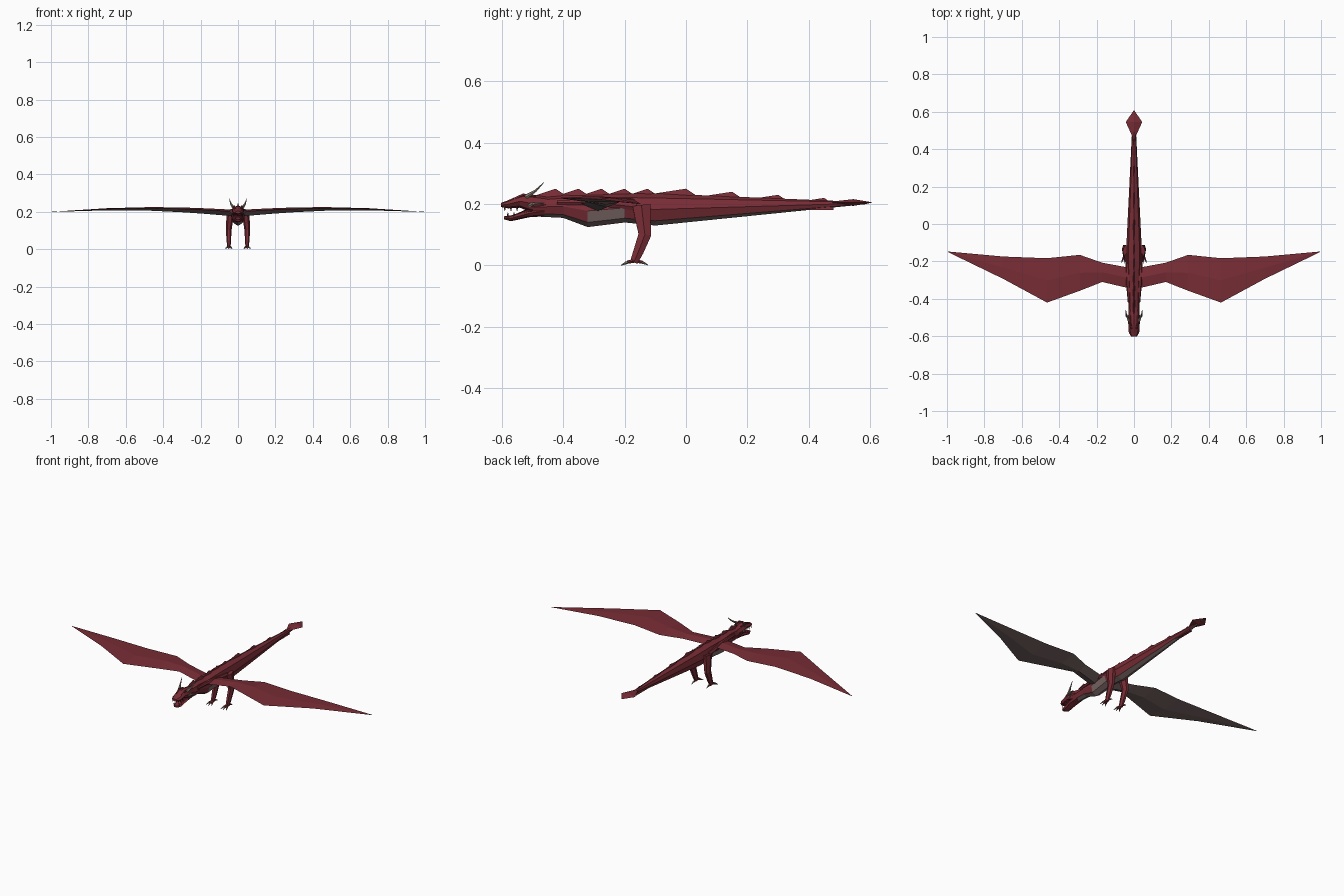
import bpy, bmesh, math
from mathutils import Vector

default_cube = bpy.data.objects.get("Cube")
if default_cube:
    bpy.data.objects.remove(default_cube)


def make_material(name, red, green, blue):
    material = bpy.data.materials.new(name)
    material.use_nodes = True
    colour = (red, green, blue, 1)
    material.diffuse_color = colour
    material.node_tree.nodes["Principled BSDF"].inputs["Base Color"].default_value = colour
    return material


SCALES = make_material("dark red scales", .19, .026, .036)
HIDE = make_material("grey brown hide", .2, .14, .135)
HORN = make_material("horn grey", .28, .23, .18)
MOUTH = make_material("mouth maroon", .045, .006, .009)


def loft(name, rings, materials=(SCALES,), rule=None, mirror=False):
    """Skin a row of equal rings, cap both ends and colour the faces by a rule."""
    bm = bmesh.new()
    loops = [[bm.verts.new(point) for point in ring] for ring in rings]
    for near, far in zip(loops, loops[1:]):
        for i in range(len(near)):
            bm.faces.new((near[i - 1], near[i], far[i], far[i - 1]))
    bm.faces.new(loops[0])
    bm.faces.new(reversed(loops[-1]))
    bmesh.ops.recalc_face_normals(bm, faces=bm.faces)
    bm.normal_update()
    if rule:
        for face in bm.faces:
            face.material_index = rule(face.calc_center_median(), face.normal)
    mesh = bpy.data.meshes.new(name)
    bm.to_mesh(mesh)
    bm.free()
    for material in materials:
        mesh.materials.append(material)
    part = bpy.data.objects.new(name, mesh)
    bpy.context.collection.objects.link(part)
    if mirror:
        part.modifiers.new("Mirror", 'MIRROR')


def octagon(y, half_width, bottom, top):
    """Eight-sided upright cross-section of the body at y."""
    middle, half_height = (bottom + top) / 2, (top - bottom) / 2
    angles = [math.tau * k / 8 for k in range(8)]
    return [(half_width * math.sin(a), y, middle + half_height * math.cos(a)) for a in angles]


def limb(name, path, start, end, material=SCALES, depth=1, sides=6):
    """Mirrored pair of limbs along a path, tapering from start to end radius."""
    points = [Vector(point) for point in path]
    last = len(points) - 1
    rings = []
    for i, point in enumerate(points):
        along = (points[min(i + 1, last)] - points[max(i - 1, 0)]).normalized()
        across = (Vector((1, 0, 0)) - along * along.x).normalized()
        outward = along.cross(across) * depth
        radius = start + (end - start) * i / last
        angles = [math.tau * k / sides for k in range(sides)]
        rings.append([point + radius * (across * math.cos(a) + outward * math.sin(a))
                      for a in angles])
    loft(name, rings, (material,), mirror=True)


# Body, neck and tail with a pale underside that widens at the chest
def underside(centre, normal):
    chest = -.32 < centre.y < -.2
    return int(normal.z < (0 if chest else -.6))


loft("body_and_tail", [
    octagon(-.5, .028, .16, .22),
    octagon(-.4, .03, .155, .23),
    octagon(-.32, .035, .125, .23),
    octagon(-.2, .042, .14, .235),
    octagon(-.1, .04, .13, .235),
    octagon(.59, .006, .2, .206),
], (SCALES, HIDE), underside)


# Back spines, each rising to the rear and dropping steeply
def spine(name, y, length, top):
    rings = []
    for along, height in ((y - length, top - .02), (y, top), (y + .03, top - .02)):
        base = top - .04
        rings.append([(-.008, along, base), (0, along, height), (.008, along, base)])
    loft(name, rings)


for i in range(5):
    spine(f"back_spine_{i + 1}", -.425 + .075 * i, .06, .25)
for i in range(4):
    spine(f"tail_spine_{i + 1}", .15 * i, .13, .25 - .01 * i)

# Diamond tail blade
loft("tail_blade", [
    [(width, y, .205), (0, y, .205 + width / 4), (-width, y, .205), (0, y, .205 - width / 4)]
    for y, width in ((.47, .01), (.545, .044), (.608, .001))])

# Head: skull with upper jaw, lower jaw and mouth lining
loft("upper_jaw_and_skull", [
    octagon(-.602, .015, .19, .204),
    octagon(-.58, .028, .186, .212),
    octagon(-.54, .03, .188, .23),
    octagon(-.51, .034, .175, .232),
    octagon(-.45, .026, .17, .224),
])
loft("lower_jaw", [
    octagon(-.592, .012, .15, .16),
    octagon(-.57, .023, .144, .163),
    octagon(-.51, .028, .157, .183),
    octagon(-.46, .026, .16, .195),
])
loft("mouth_lining", [octagon(-.56, .016, .16, .165), octagon(-.5, .025, .166, .192)], (MOUTH,))
limb("brow_ridge", [(.015, -.56, .215), (.02, -.53, .23), (.02, -.49, .224)], .006, .004)

# Teeth in both jaws
for i in range(3):
    y = -.59 + .02 * i
    limb(f"upper_tooth_{i + 1}", [(.018, y, .192), (.018, y, .178)], .004, .001, sides=4)
    limb(f"lower_tooth_{i + 1}", [(.017, y + .01, .158), (.017, y + .01, .172)],
         .004, .001, sides=4)

# Horns and cheek spikes
limb("horn", [(.025, -.52, .224), (.038, -.49, .243), (.046, -.463, .27)], .008, .001, HORN)
limb("cheek_spike", [(.026, -.51, .196), (.042, -.49, .202), (.043, -.46, .204)],
     .007, .001, HORN)


# Wings: thin arched sections from shoulder to tip, pale below
def wing_section(x, front, back):
    z = .2 + .02 * math.sin(math.pi * x)
    middle = (front + back) / 2
    thin = 1.02 - x
    return [(x, front, z), (x, middle, z + .01 * thin), (x, back, z), (x, middle, z - .025 * thin)]


loft("wing", [
    wing_section(.02, -.345, -.235),
    wing_section(.17, -.31, -.207),
    wing_section(.29, -.357, -.165),
    wing_section(.465, -.42, -.183),
    wing_section(.7, -.293, -.174),
    wing_section(.995, -.15, -.147),
], (SCALES, HIDE), lambda centre, normal: int(normal.z < 0), mirror=True)

# Shoulder muscle where the wing meets the body
limb("shoulder", [(.025, -.42, .205), (.033, -.3, .206), (.034, -.16, .19)], .008, .014)

# Hind legs
limb("leg", [(.04, -.145, .195), (.045, -.14, .15), (.05, -.134, .1),
             (.049, -.155, .045), (.049, -.17, .01)], .021, .009, depth=1.6)

# Toes and claws fanned around the ankle
ankle = Vector((.049, -.167, .016))
for i, degrees in enumerate((-25, 0, 25, 180)):
    turn = math.radians(degrees)
    reach = Vector((math.sin(turn), -math.cos(turn), 0)) * .026
    knuckle = ankle + reach - Vector((0, 0, .006))
    limb(f"toe_{i + 1}", [ankle, knuckle], .007, .005, sides=5)
    tip = knuckle + reach * .7
    tip.z = .001
    limb(f"claw_{i + 1}", [knuckle, tip], .005, .001, HORN, sides=5)
